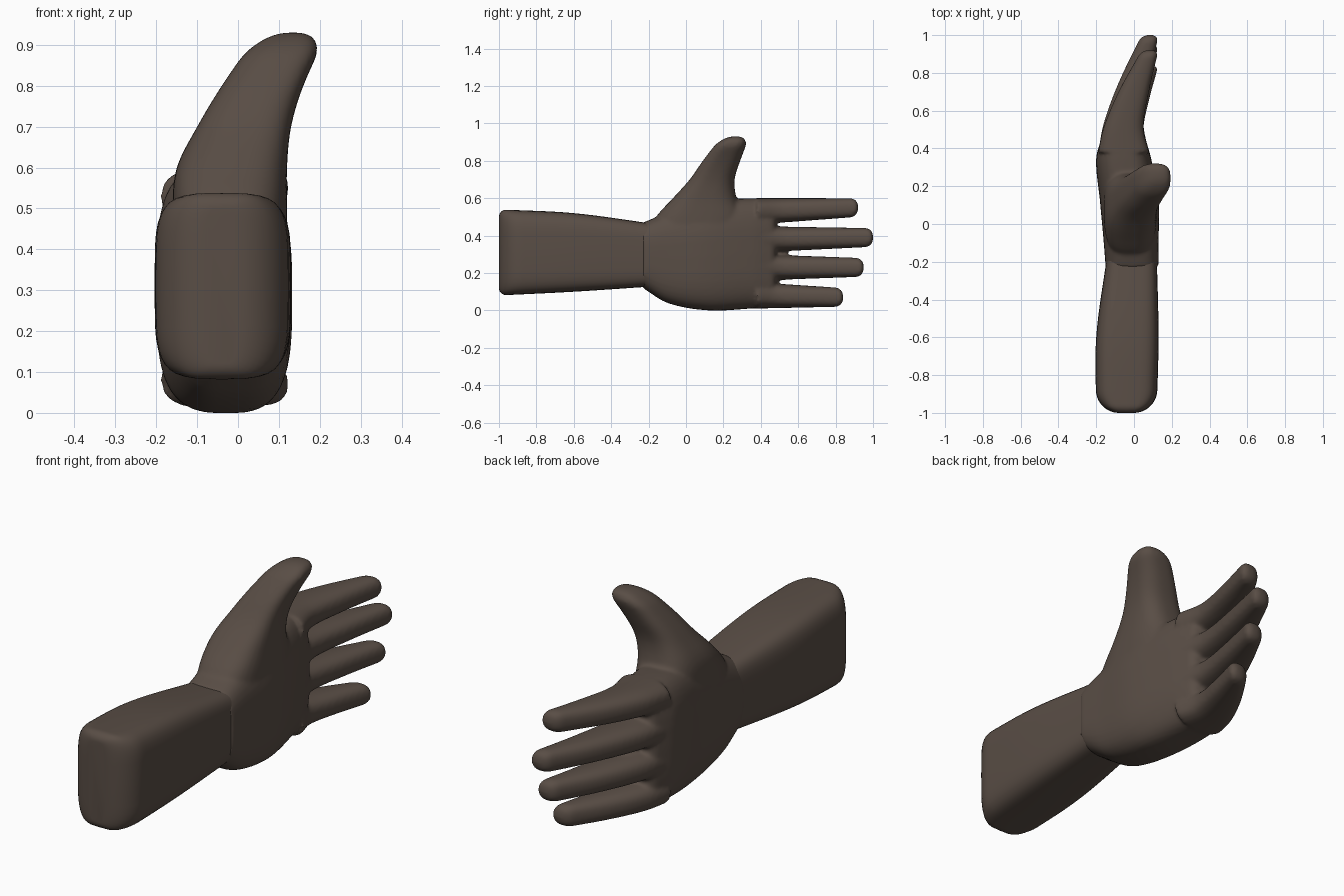
import bpy
import bmesh
import math
from mathutils import Vector

default_cube = bpy.data.objects.get("Cube")
if default_cube:
    bpy.data.objects.remove(default_cube, do_unlink=True)

skin = bpy.data.materials.new("dark brown")
skin.use_nodes = True
skin.diffuse_color = (0.1, 0.075, 0.06, 1)
shader = skin.node_tree.nodes["Principled BSDF"]
shader.inputs["Base Color"].default_value = skin.diffuse_color


def along_y(first, second, station):
    return (first, station, second)


def along_z(first, second, station):
    return (first, second, station)


def smooth_section(keys, station):
    """Blend the key sections with a smooth curve through all of them."""
    start = keys[0][0]
    index = sum(abs(key[0] - start) <= abs(station - start) for key in keys[1:-1])
    low, high = keys[index], keys[index + 1]
    before = keys[max(index - 1, 0)]
    after = keys[min(index + 2, len(keys) - 1)]
    span = high[0] - low[0]
    slope_low = (high - before) * (span / (high[0] - before[0]))
    slope_high = (after - low) * (span / (after[0] - low[0]))
    t = (station - low[0]) / span
    ease = t * t * (3 - 2 * t)
    return (low.lerp(high, ease)
            + slope_low * (t * (1 - t) ** 2)
            - slope_high * (t * t * (1 - t)))


def fillet(distance, radius):
    """Inset of a rounded edge at a distance from the closed end."""
    reach = max(radius - distance, 0)
    return radius - math.sqrt(radius * radius - reach * reach)


def squircle(angle, power):
    """Point on a rounded square of half width one."""
    return [math.copysign(abs(part) ** (2 / power), part)
            for part in (math.cos(angle), math.sin(angle))]


def loft(bm, keys, place, power, round_first, round_second, sides=40, steps=32):
    """Skin sections (station, low and high on two axes), rounding the last end."""
    keys = [Vector(key) for key in keys]
    start, end = keys[0][0], keys[-1][0]
    rings = []
    for step in range(steps + 1):
        # Rings crowd together towards the rounded end
        station = start + (end - start) * math.sin(math.pi / 2 * step / steps)
        section = smooth_section(keys, station)
        distance = abs(end - station)
        half_first = (section[2] - section[1]) / 2 - fillet(distance, round_first)
        half_second = (section[4] - section[3]) / 2 - fillet(distance, round_second)
        middle_first = (section[1] + section[2]) / 2
        middle_second = (section[3] + section[4]) / 2
        ring = []
        for side in range(sides):
            across, up = squircle(math.tau * side / sides, power)
            ring.append(bm.verts.new(place(middle_first + half_first * across,
                                           middle_second + half_second * up,
                                           station)))
        rings.append(ring)
    faces = [bm.faces.new(rings[0]), bm.faces.new(rings[-1])]
    for lower, upper in zip(rings, rings[1:]):
        for side in range(sides):
            faces.append(bm.faces.new((lower[side - 1], lower[side],
                                       upper[side], upper[side - 1])))
    bmesh.ops.recalc_face_normals(bm, faces=faces)


def finish(bm, name):
    mesh = bpy.data.meshes.new(name)
    bm.to_mesh(mesh)
    bm.free()
    mesh.materials.append(skin)
    part = bpy.data.objects.new(name, mesh)
    bpy.context.collection.objects.link(part)
    return part


# Forearm, from the wrist back to its rounded end
bm = bmesh.new()
loft(bm, [(-0.15, -0.14, 0.12, 0.13, 0.46),
          (-0.6, -0.2, 0.13, 0.1, 0.52),
          (-1, -0.2, 0.12, 0.08, 0.54)],
     along_y, power=4.5, round_first=0.12, round_second=0.04)
forearm = finish(bm, "forearm")
bpy.ops.object.select_all(action='DESELECT')
forearm.select_set(True)
bpy.context.view_layer.objects.active = forearm
bpy.ops.object.shade_smooth_by_angle(angle=math.radians(50))

# Palm
bm = bmesh.new()
loft(bm, [(-0.23, -0.15, 0.13, 0.12, 0.47),
          (-0.1, -0.16, 0.13, 0.04, 0.52),
          (0.12, -0.18, 0.13, 0, 0.58),
          (0.35, -0.2, 0.09, 0.01, 0.6),
          (0.48, -0.16, 0.05, 0.02, 0.59)],
     along_y, power=3.2, round_first=0.03, round_second=0.03)

# Thumb, leaning forward and to the left
loft(bm, [(0.4, -0.15, 0.12, -0.2, 0.3),
          (0.5, -0.16, 0.12, -0.16, 0.31),
          (0.6, -0.15, 0.12, -0.07, 0.27),
          (0.7, -0.1, 0.13, 0.02, 0.26),
          (0.8, -0.04, 0.16, 0.09, 0.29),
          (0.93, 0.05, 0.22, 0.19, 0.34)],
     along_z, power=2.8, round_first=0.07, round_second=0.06)

# Fingers from smallest to index, sharing one curl stretched to each length
root = 0.38
curl = [(0, -0.19, 0.08), (0.25, -0.16, 0.05), (0.6, -0.08, 0.08), (1, 0.04, 0.13)]
for number, tip in enumerate((0.84, 0.95, 1, 0.92)):
    keys = []
    for along, back, front in curl:
        height = 0.08 + 0.15 * number + (number - 1) * along / 100
        half = 0.07 - along / 50
        keys.append((root + (tip - root) * along, back, front,
                     height - half, height + half))
    loft(bm, keys, along_y, power=2.6, round_first=0.03, round_second=0.04)

# Fuse palm, thumb and fingers into one soft surface
hand = finish(bm, "hand")
fuse = hand.modifiers.new("fuse", 'REMESH')
fuse.mode = 'VOXEL'
fuse.voxel_size = 0.01
fuse.use_smooth_shade = True
soften = hand.modifiers.new("soften", 'SMOOTH')
soften.factor = 0.5
soften.iterations = 6
